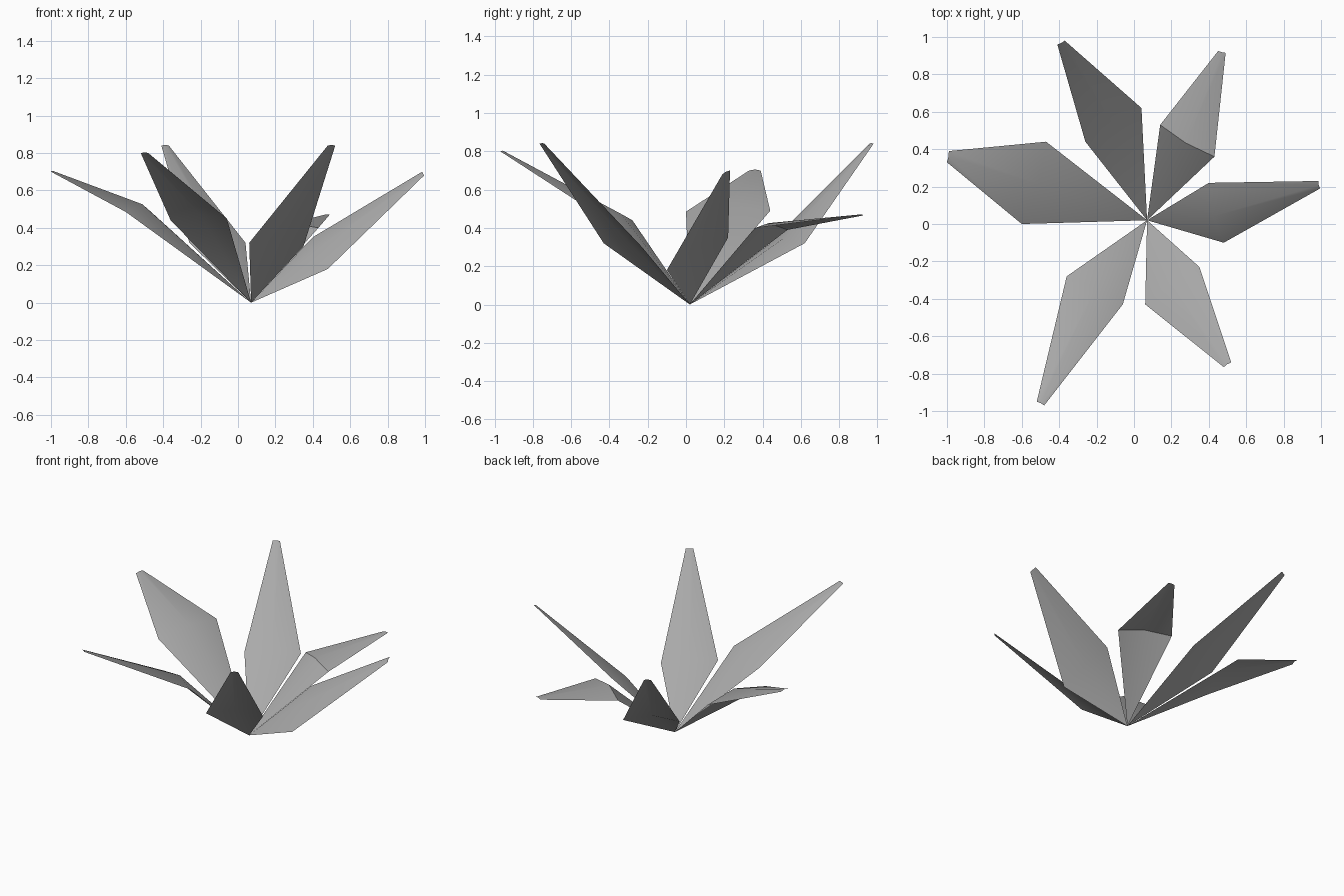
import bpy
from mathutils import Vector

cube = bpy.data.objects.get("Cube")
if cube:
    bpy.data.objects.remove(cube, do_unlink=True)

grey = bpy.data.materials.new("leaf grey")
grey.use_nodes = True
colour = (0.4, 0.4, 0.4, 1)
grey.diffuse_color = colour
grey.node_tree.nodes["Principled BSDF"].inputs["Base Color"].default_value = colour

ROOT = Vector((0.07, 0.02, 0))


def arched(left, right, along, arch):
    """Left, raised middle and right points across a leaf."""
    left, right = Vector(left), Vector(right)
    up = (right - left).cross(along).normalized()
    return [left, (left + right) / 2 + up * (left - right).length * arch, right]


def leaf(name, mid_left, mid_right, tip_left, tip_right):
    """A folded leaf from the shared root; sides as seen looking outward."""
    tip = (Vector(tip_left) + Vector(tip_right)) / 2
    along = tip - ROOT
    verts = [ROOT] + arched(mid_left, mid_right, along, 0.1)
    verts += arched(tip_left, tip_right, along, 0.1)
    faces = [(0, 2, 1), (0, 3, 2), (1, 2, 5, 4), (2, 3, 6, 5)]
    mesh = bpy.data.meshes.new(name)
    mesh.from_pydata(verts, [], faces)
    mesh.materials.append(grey)
    obj = bpy.data.objects.new(name, mesh)
    bpy.context.collection.objects.link(obj)
    bpy.ops.object.select_all(action='DESELECT')
    obj.select_set(True)
    bpy.context.view_layer.objects.active = obj
    bpy.ops.object.shade_smooth_by_angle()


# Six leaves around the root
leaf("right_leaf", (-0.60, 0, 0.485), (-0.47, 0.44, 0.49),
     (-1.0, 0.33, 0.7), (-0.99, 0.39, 0.7))
leaf("back_right_leaf", (-0.26, 0.44, 0.32), (0.04, 0.62, 0.32),
     (-0.41, 0.96, 0.84), (-0.37, 0.98, 0.84))
leaf("back_left_leaf", (0.14, 0.53, 0.39), (0.43, 0.36, 0.4),
     (0.45, 0.925, 0.465), (0.49, 0.915, 0.47))
leaf("left_leaf", (0.40, 0.22, 0.35), (0.48, -0.10, 0.18),
     (0.985, 0.23, 0.7), (0.995, 0.19, 0.68))
leaf("front_left_leaf", (0.35, -0.23, 0.3), (0.06, -0.43, 0.32),
     (0.52, -0.74, 0.84), (0.48, -0.765, 0.84))
leaf("front_right_leaf", (-0.06, -0.43, 0.45), (-0.36, -0.28, 0.44),
     (-0.48, -0.97, 0.8), (-0.52, -0.95, 0.8))
